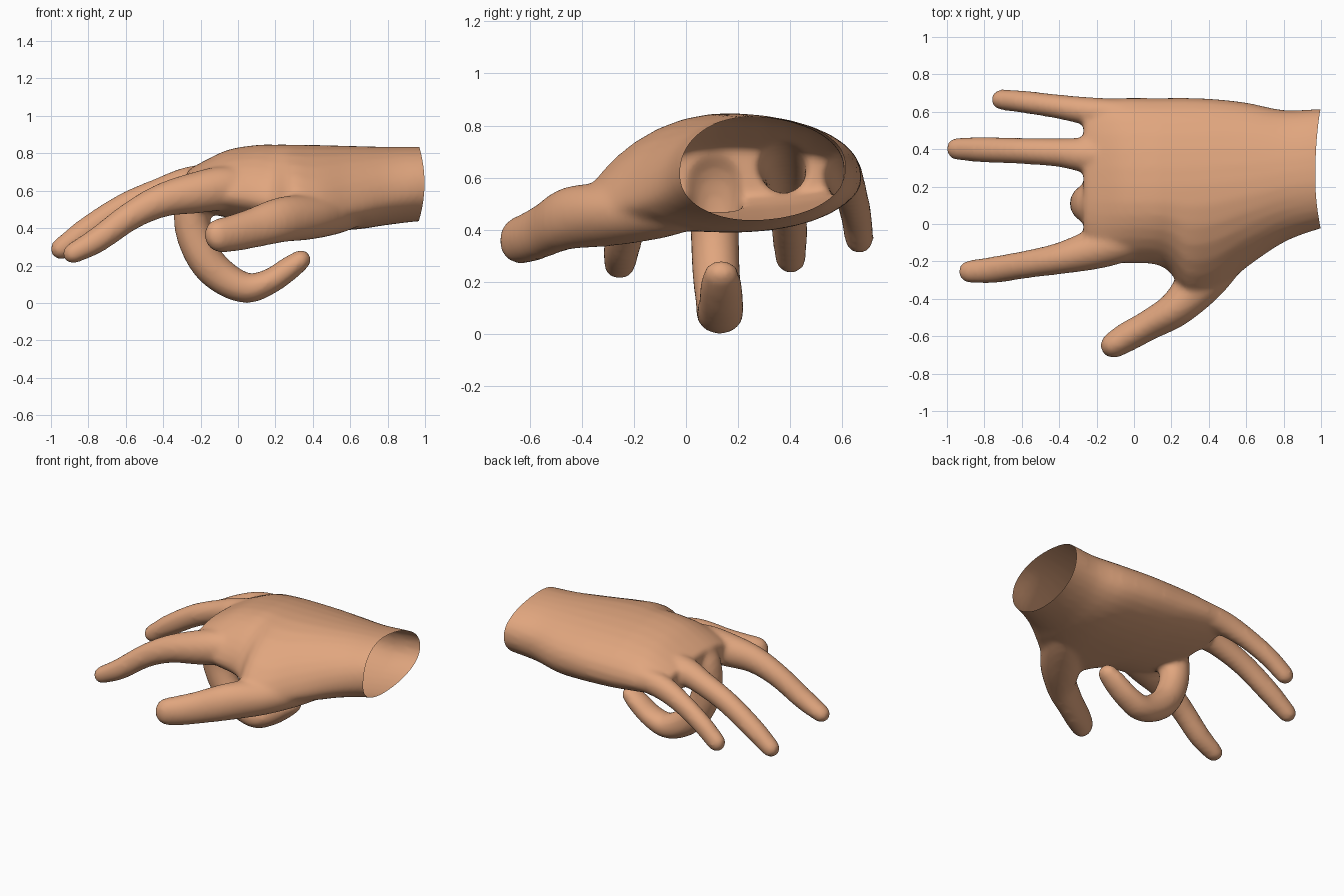
import bpy, bmesh, math
from mathutils import Vector

cube = bpy.data.objects.get("Cube")
if cube:
    bpy.data.objects.remove(cube)

SIDES = 32
ANGLES = [2 * math.pi * (i + .5) / SIDES for i in range(SIDES)]
ALLOWANCE = 0.006  # made up for by the softening
bm = bmesh.new()


def spline(keys, steps=5):
    """Catmull-Rom interpolation of equally long tuples."""
    pts = [Vector(k) for k in keys]
    pts = [2 * pts[0] - pts[1]] + pts + [2 * pts[-1] - pts[-2]]
    out = []
    for a, b, c, d in zip(pts, pts[1:], pts[2:], pts[3:]):
        for s in range(steps):
            t = s / steps
            out.append(0.5 * (2 * b + (c - a) * t + (2 * a - 5 * b + 4 * c - d) * t ** 2
                              + (3 * b - a - 3 * c + d) * t ** 3))
    return out + [pts[-2]]


def loft(rings):
    """Closed skin over a row of rings."""
    rows = [[bm.verts.new(p) for p in ring] for ring in rings]
    for a, b in zip(rows, rows[1:]):
        for i in range(SIDES):
            j = (i + 1) % SIDES
            bm.faces.new((a[i], a[j], b[j], b[i]))
    bm.faces.new(rows[0][::-1])
    bm.faces.new(rows[-1])


def palm(keys):
    """Sections: x, front y, front z, back y, back z, crest y, top, bottom, front slope."""
    rings = []
    for x, yf, zf, yb, zb, crest, top, bottom, slope in spline(keys):
        ring = []
        for a in ANGLES:
            c, s = math.cos(a), math.sin(a)
            ye, ze = (yb, zb) if c > 0 else (yf, zf)
            power = slope if c < 0 and s > 0 else 0.9
            ring.append((x, crest + abs(c) * (ye - crest),
                         ze + abs(s) ** power * ((top if s > 0 else bottom) - ze)))
        rings.append(ring)
    loft(rings)


def finger(keys):
    """Round-tipped tube: x, y, z, half width, half thickness."""
    path = spline(keys)
    centres = [Vector(p[:3]) for p in path]
    rings = []

    def ring(centre, tangent, w, h):
        side = Vector((0, 1, 0))
        side = (side - tangent * side.dot(tangent)).normalized()
        up = tangent.cross(side)
        rings.append([centre + side * w * math.cos(a) + up * h * math.sin(a) for a in ANGLES])

    last = len(path) - 1
    for i, p in enumerate(path):
        tangent = (centres[min(i + 1, last)] - centres[max(i - 1, 0)]).normalized()
        w, h = p[3] + ALLOWANCE, p[4] + ALLOWANCE
        ring(centres[i], tangent, w, h)
    for deg in (25, 50, 70, 85):
        a = math.radians(deg)
        ring(centres[-1] + tangent * (w + h) / 2 * math.sin(a), tangent,
             w * math.cos(a), h * math.cos(a))
    loft(rings)


# Palm and wrist
palm([(1.1, 0.0, .62, .62, .64, .25, .83, .44, .9),
      (.98, -.03, .61, .615, .64, .25, .835, .435, .9),
      (.8, -.1, .56, .61, .62, .23, .835, .415, 1),
      (.6, -.235, .50, .65, .60, .19, .84, .39, 1.2),
      (.42, -.385, .46, .67, .60, .16, .845, .395, 1.45),
      (.29, -.39, .49, .675, .60, .15, .847, .405, 1.4),
      (.19, -.26, .53, .675, .60, .15, .847, .415, 1.4),
      (.1, -.215, .56, .675, .60, .15, .845, .43, 1.2),
      (-.05, -.21, .58, .675, .61, .15, .82, .455, 1.2),
      (-.18, -.19, .59, .67, .61, .15, .76, .485, 1.1),
      (-.27, -.12, .60, .65, .60, .15, .71, .53, 1)])

# Thumb and its mound
finger([(.64, .04, .5, .08, .08), (.52, -.1, .475, .12, .1),
        (.38, -.28, .46, .125, .115), (.235, -.445, .445, .092, .115),
        (.08, -.54, .4, .075, .1), (-.03, -.6, .372, .073, .092),
        (-.1, -.642, .36, .066, .085)])

# Index finger
finger([(.08, -.06, .62, .08, .08), (-.07, -.1, .615, .1, .11),
        (-.22, -.138, .59, .1, .105), (-.4, -.185, .55, .078, .085),
        (-.57, -.215, .467, .068, .07), (-.75, -.245, .338, .065, .062),
        (-.88, -.255, .266, .055, .05)])

# Curled middle finger
finger([(-.05, .11, .66, .1, .09), (-.2, .11, .61, .115, .1),
        (-.245, .11, .43, .09, .092), (-.185, .115, .25, .086, .09),
        (-.08, .125, .137, .084, .086), (.05, .13, .08, .084, .075),
        (.17, .135, .115, .081, .062), (.27, .135, .182, .075, .058),
        (.33, .135, .225, .063, .05)])

# Ring finger
finger([(-.05, .37, .66, .08, .09), (-.25, .37, .64, .087, .085),
        (-.4, .382, .597, .071, .073), (-.6, .391, .515, .064, .068),
        (-.8, .397, .393, .062, .064), (-.945, .402, .29, .054, .052)])

# Little finger
finger([(-.05, .585, .63, .075, .08), (-.25, .605, .605, .068, .075),
        (-.42, .63, .545, .058, .065), (-.58, .652, .46, .054, .06),
        (-.705, .665, .367, .05, .055)])

bmesh.ops.recalc_face_normals(bm, faces=bm.faces)
mesh = bpy.data.meshes.new("hand")
bm.to_mesh(mesh)
bm.free()
hand = bpy.data.objects.new("hand", mesh)
bpy.context.collection.objects.link(hand)

# Fuse the parts into one skin with soft webs between the fingers
remesh = hand.modifiers.new("fuse", 'REMESH')
remesh.mode = 'VOXEL'
remesh.voxel_size = 0.016
smooth = hand.modifiers.new("soften", 'SMOOTH')
smooth.factor = 0.5
smooth.iterations = 8
fused = bpy.data.meshes.new_from_object(
    hand.evaluated_get(bpy.context.evaluated_depsgraph_get()))
hand.modifiers.clear()
hand.data = fused

# Open the wrist and give its rim a slight curve
bm = bmesh.new()
bm.from_mesh(fused)
bmesh.ops.bisect_plane(bm, geom=bm.verts[:] + bm.edges[:] + bm.faces[:],
                       plane_co=(.997, 0, 0), plane_no=(1, 0, 0), clear_outer=True)
for v in bm.verts:
    if v.co.x > .7:
        v.co.x -= .03 * (v.co.x - .7) / .3 * ((v.co.z - .64) / .2) ** 2
for f in bm.faces:
    f.smooth = True
bm.to_mesh(fused)
bm.free()

# Skin colour
skin = bpy.data.materials.new("skin")
skin.use_nodes = True
colour = (.75, .38, .21, 1)
skin.diffuse_color = colour
skin.node_tree.nodes["Principled BSDF"].inputs["Base Color"].default_value = colour
fused.materials.clear()
fused.materials.append(skin)
